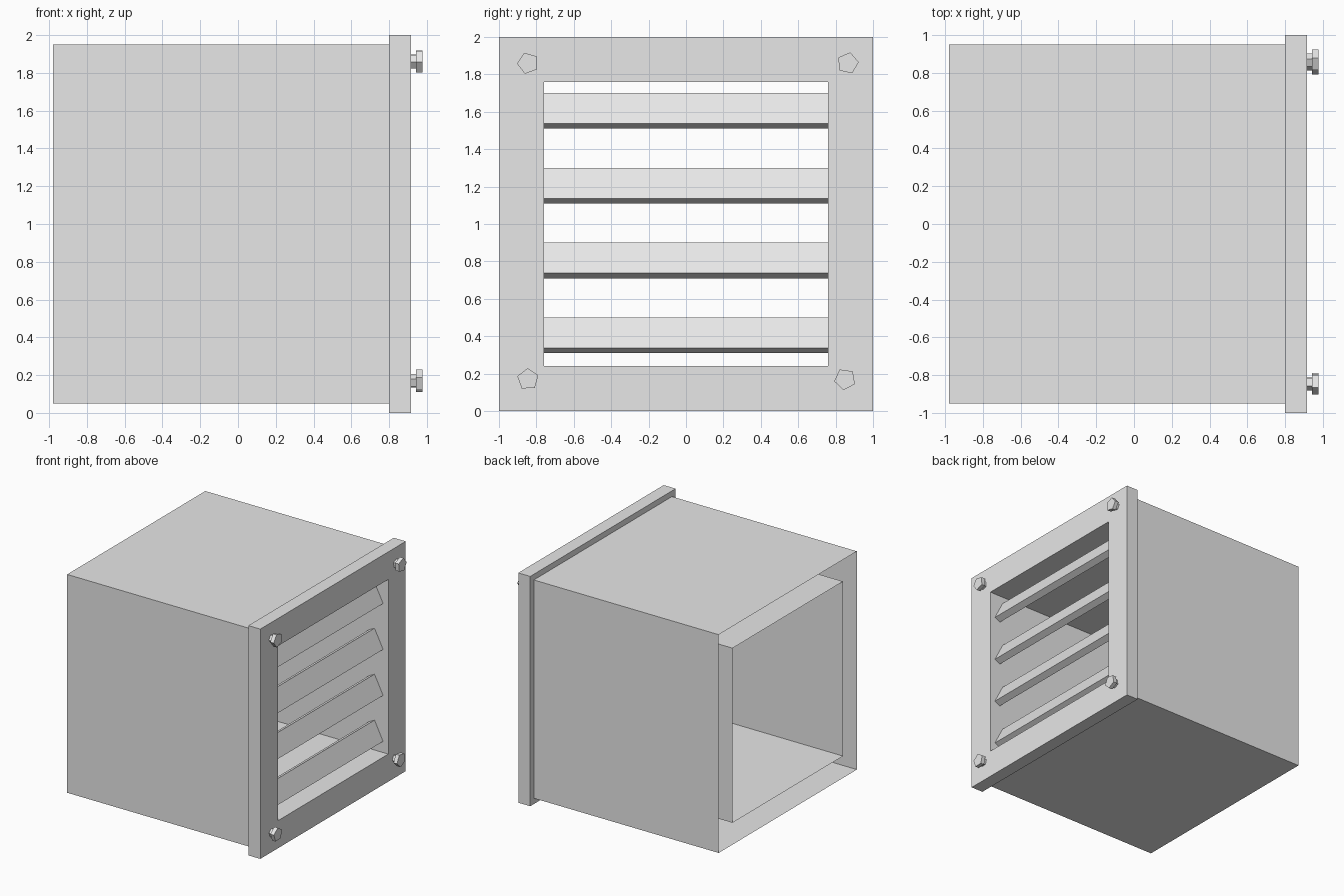
import bpy, bmesh, math
from mathutils import Matrix, Vector

if "Cube" in bpy.data.objects:
    bpy.data.objects.remove(bpy.data.objects["Cube"], do_unlink=True)

MID = 1.0             # height of the duct axis
BACK, FLANGE, FACE = -0.98, 0.80, 0.915
OUTER, RIM, HOLE = 0.95, 1.0, 0.76

metal = bpy.data.materials.new("light_grey_metal")
metal.use_nodes = True
grey = (0.8, 0.8, 0.8, 1)
metal.diffuse_color = grey
metal.node_tree.nodes["Principled BSDF"].inputs["Base Color"].default_value = grey


def finish(name, bm):
    mesh = bpy.data.meshes.new(name)
    bm.to_mesh(mesh)
    bm.free()
    mesh.materials.append(metal)
    obj = bpy.data.objects.new(name, mesh)
    bpy.context.collection.objects.link(obj)
    return obj


def square_loft(name, profile):
    """Sweep an (x, half width) profile around the duct axis as a square."""
    bm = bmesh.new()
    rings = [[bm.verts.new((x, sy * h, MID + sz * h))
              for sy, sz in ((-1, -1), (1, -1), (1, 1), (-1, 1))]
             for x, h in profile]
    for a, b in zip(rings, rings[1:]):
        for i in range(4):
            j = (i + 1) % 4
            bm.faces.new((a[i], b[i], b[j], a[j]))
    for f in bm.faces:
        f.normal_flip()
    return finish(name, bm)


def prism(bm, sides, radius, x0, x1, y, z, angle):
    """Add a capped prism lying along x, with its first corner at the angle."""
    ends = []
    for x in (x0, x1):
        ends.append([bm.verts.new((x,
                                   y + radius * math.cos(angle + math.tau * i / sides),
                                   z + radius * math.sin(angle + math.tau * i / sides)))
                     for i in range(sides)])
    a, b = ends
    bm.faces.new(a[::-1])
    bm.faces.new(b)
    for i in range(sides):
        j = (i + 1) % sides
        bm.faces.new((a[i], a[j], b[j], b[i]))


# Duct: separate outer and inner skins, open at the rear
square_loft("duct_outer_skin", [(BACK, OUTER), (FLANGE, OUTER)])
square_loft("duct_inner_skin", [(FACE, HOLE), (BACK, HOLE)])

# Flange around the grille
square_loft("grille_frame", [(FLANGE, OUTER), (FLANGE, RIM), (FACE, RIM), (FACE, HOLE)])

# Tilted louvre slats
for k in range(4):
    bm = bmesh.new()
    bmesh.ops.create_cube(bm, size=1)
    bmesh.ops.scale(bm, vec=(0.06, 2 * HOLE, 0.183), verts=bm.verts)
    bmesh.ops.rotate(bm, matrix=Matrix.Rotation(math.radians(-27), 3, "Y"), verts=bm.verts)
    bmesh.ops.translate(bm, vec=Vector((0.797, 0, 0.405 + 0.4 * k)), verts=bm.verts)
    finish(f"louvre_slat_{k + 1}", bm)

# Five-sided corner bolts, each turned differently
bolts = {
    "upper_left": (-0.845, 1.86, 38),
    "upper_right": (0.865, 1.86, 5),
    "lower_left": (-0.845, 0.17, 20),
    "lower_right": (0.85, 0.17, 46),
}
for corner, (y, z, turn) in bolts.items():
    bm = bmesh.new()
    angle = math.radians(turn)
    prism(bm, 5, 0.037, FACE - 0.01, 0.945, y, z, angle)
    prism(bm, 5, 0.059, 0.943, 0.977, y, z, angle)
    finish(f"bolt_{corner}", bm)
